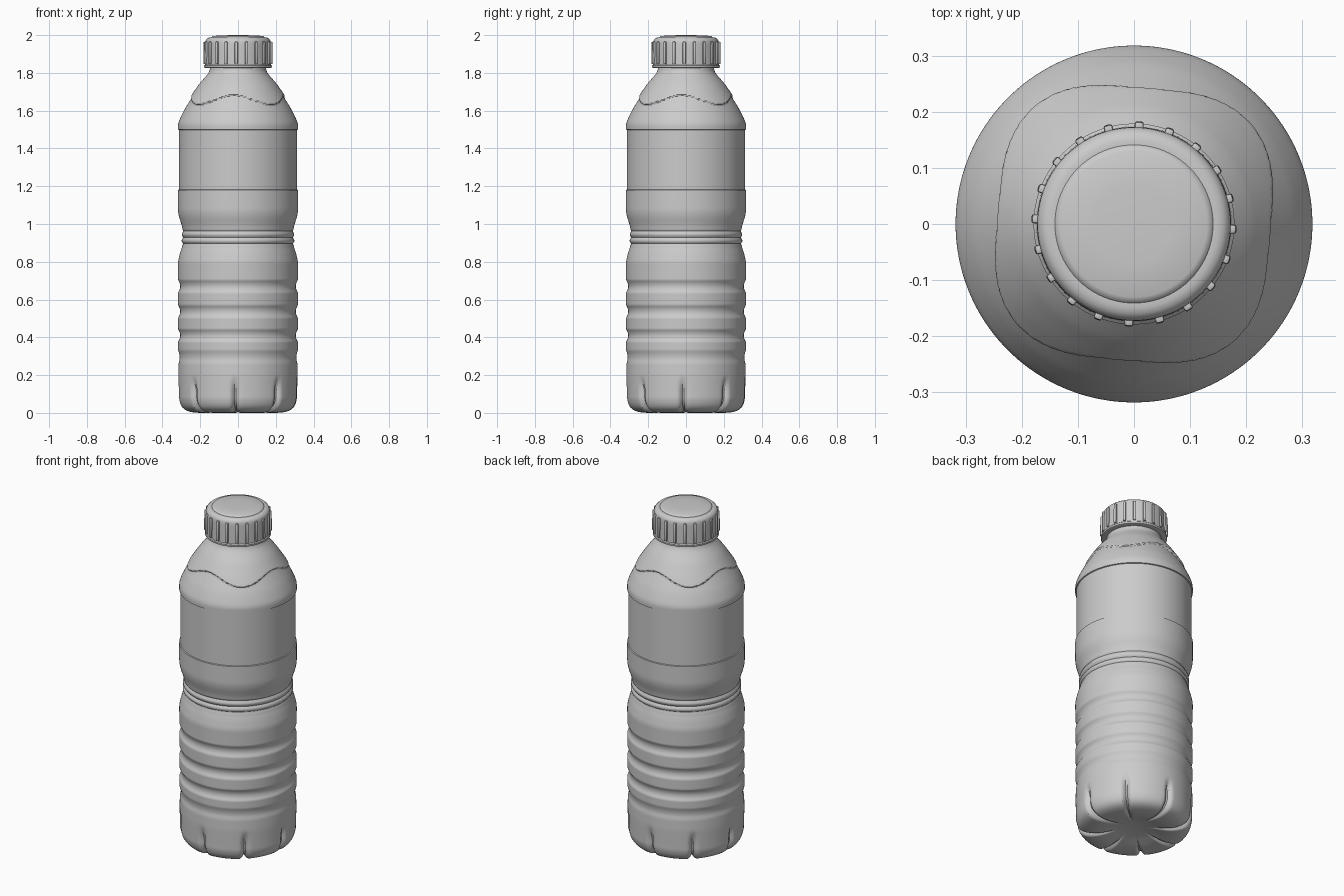
import bpy, bmesh, math

if "Cube" in bpy.data.objects:
    bpy.data.objects.remove(bpy.data.objects["Cube"])

SEG = 192


def smooth(t):
    t = max(0.0, min(1.0, t))
    return t * t * (3 - 2 * t)


def lathe(name, rings, shape, seg=SEG, angle=35):
    """Revolve (r, z) rings; shape(r, z, a) adds detail around the axis."""
    bm = bmesh.new()
    loops = []
    for r, z in rings:
        loop = []
        for i in range(seg):
            a = 2 * math.pi * i / seg
            rr, zz = shape(r, z, a)
            loop.append(bm.verts.new((rr * math.cos(a), rr * math.sin(a), zz)))
        loops.append(loop)
    for lo, hi in zip(loops, loops[1:]):
        for i in range(seg):
            j = (i + 1) % seg
            bm.faces.new((lo[i], lo[j], hi[j], hi[i]))
    # centre fans at both ends
    for loop, flip in ((loops[0], True), (loops[-1], False)):
        c = bm.verts.new((0, 0, sum(v.co.z for v in loop) / seg))
        for i in range(seg):
            a, b = loop[i], loop[(i + 1) % seg]
            bm.faces.new((c, b, a) if flip else (c, a, b))
    return finish(name, bm, angle)


def finish(name, bm, angle):
    bmesh.ops.recalc_face_normals(bm, faces=bm.faces)
    me = bpy.data.meshes.new(name)
    bm.to_mesh(me)
    bm.free()
    ob = bpy.data.objects.new(name, me)
    bpy.context.collection.objects.link(ob)
    bpy.ops.object.select_all(action='DESELECT')
    ob.select_set(True)
    bpy.context.view_layer.objects.active = ob
    bpy.ops.object.shade_smooth_by_angle(angle=math.radians(angle))
    return ob


# Main body silhouette (z, r)
KEYS = [(0.0, .312), (.09, .313), (.2, .316), (.27, .314), (.31, .317), (.72, .317),
        (.80, .318), (.85, .306), (.885, .294), (.96, .292), (.99, .297), (1.04, .313),
        (1.07, .318), (1.53, .318), (1.56, .306), (1.60, .287), (1.63, .269),
        (1.68, .238), (1.72, .211), (1.76, .183), (1.80, .155), (1.82, .148), (1.9, .148)]


def key_radius(z):
    for (z0, r0), (z1, r1) in zip(KEYS, KEYS[1:]):
        if z <= z1:
            return r0 + (r1 - r0) * (z - z0) / (z1 - z0)
    return KEYS[-1][1]


def body_radius(z):
    r = sum(key_radius(z + k * .006) for k in range(-2, 3)) / 5
    for c, depth in ((.67, .011), (.537, .011), (.41, .011), (.298, .007)):   # rib grooves
        r -= depth * max(0, 1 - ((z - c) / .033) ** 2)
    for c in (.945, .912):                                                    # waist ridges
        r += .005 * max(0, 1 - ((z - c) / .015) ** 2)
    for c in (.962, .928, .895):
        r -= .003 * max(0, 1 - ((z - c) / .008) ** 2)
    if 1.181 < z < 1.499:                                                     # label recess
        r -= .006
    return r


def body_shape(r, z, a):
    # wavy raised shoulder
    edge = 1.652 + .025 * math.cos(4 * (a + math.radians(5)))
    r += .010 * smooth((z - edge) / .010) * smooth((1.81 - z) / .08)
    # eight notches running up from the base
    step = math.pi / 4
    d = (a + math.radians(3) + step / 2) % step - step / 2
    notch = math.exp(-(d / math.radians(2.6)) ** 2)
    if z < .22:
        fade = smooth((.205 - z) / .10) * smooth((r - .06) / .15)
        z += .016 * notch * fade * smooth((.08 - z) / .06)
        r -= .024 * notch * fade
    return r, z


rings = [(.03, .032), (.06, .030), (.09, .026), (.12, .020), (.15, .013), (.18, .008),
         (.205, .006), (.23, .007), (.25, .010), (.268, .015), (.282, .022),
         (.293, .031), (.301, .042), (.307, .055), (.311, .070)]
levels = [.08 + .01 * i for i in range(20)]
levels += [.28 + .006 * i for i in range(134)]
levels += [1.09 + .015 * i for i in range(6)] + [1.180, 1.182]
levels += [1.22 + .04 * i for i in range(7)] + [1.498, 1.500]
levels += [1.51 + .005 * i for i in range(67)]
rings += [(body_radius(z), z) for z in levels]
lathe("bottle_body", rings, body_shape)

# Screw cap with a raised centre disc
cap = [(.145, 1.828), (.172, 1.825), (.178, 1.828), (.179, 1.838), (.174, 1.843),
       (.173, 1.95), (.172, 1.968), (.168, 1.978), (.160, 1.985), (.150, 1.988),
       (.141, 1.988), (.137, 1.993), (.130, 1.996), (.07, 1.999), (.02, 2.0)]
lathe("cap", cap, lambda r, z, a: (r, z), seg=80)

# Grip ribs around the cap
bm = bmesh.new()
for k in range(20):
    a = math.radians(18 * k - 3)
    made = bmesh.ops.create_cube(bm, size=1)["verts"]
    for v in made:
        x = .174 + v.co.x * (.018 if v.co.z < 0 else .016)
        y, z = v.co.y * .016, 1.906 + v.co.z * .118
        v.co = (x * math.cos(a) - y * math.sin(a), x * math.sin(a) + y * math.cos(a), z)
bmesh.ops.bevel(bm, geom=list(bm.edges), offset=.004, segments=2, profile=.5, affect='EDGES')
finish("cap_ribs", bm, 40)

# rest the base exactly on the ground
low = min(v.co.z for v in bpy.data.objects["bottle_body"].data.vertices)
for v in bpy.data.objects["bottle_body"].data.vertices:
    if v.co.z < .1:
        v.co.z -= low * (1 - v.co.z / .1)
